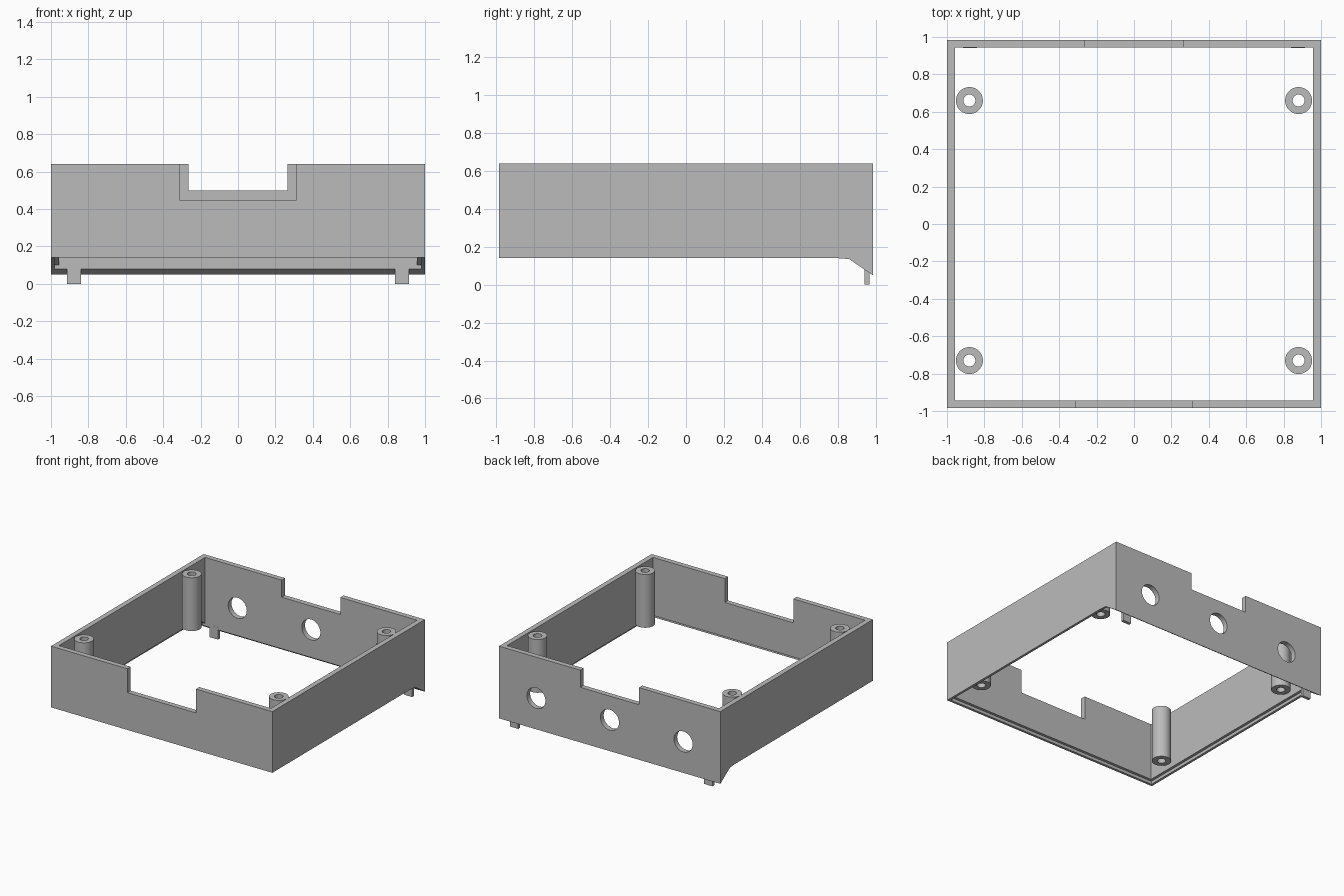
import bpy, bmesh
from math import radians
from mathutils import Matrix, Vector

if "Cube" in bpy.data.objects:
    bpy.data.objects.remove(bpy.data.objects["Cube"], do_unlink=True)

gray = bpy.data.materials.new("plain gray")
gray.use_nodes = True
gray.diffuse_color = (0.5, 0.5, 0.5, 1)
gray.node_tree.nodes["Principled BSDF"].inputs["Base Color"].default_value = (0.5, 0.5, 0.5, 1)

W, D, TOP, BOT, T = 1.0, 0.985, 0.64, 0.14, 0.042


def finish(name, bm):
    bmesh.ops.recalc_face_normals(bm, faces=bm.faces)
    mesh = bpy.data.meshes.new(name)
    bm.to_mesh(mesh)
    bm.free()
    mesh.materials.append(gray)
    ob = bpy.data.objects.new(name, mesh)
    bpy.context.collection.objects.link(ob)
    return ob


def side_profile(name, half_width, points):
    """Extrude a (y, z) outline across x."""
    bm = bmesh.new()
    face = bm.faces.new([bm.verts.new((-half_width, y, z)) for y, z in points])
    ext = bmesh.ops.extrude_face_region(bm, geom=[face])
    bmesh.ops.translate(bm, vec=(2 * half_width, 0, 0),
                        verts=[v for v in ext["geom"] if isinstance(v, bmesh.types.BMVert)])
    return finish(name, bm)


def box(name, low, high):
    low, high = Vector(low), Vector(high)
    bm = bmesh.new()
    bmesh.ops.create_cube(bm, size=1, matrix=Matrix.Translation((low + high) / 2)
                          @ Matrix.Diagonal((high - low).to_4d()))
    return finish(name, bm)


def cylinder(name, radius, length, centre, tilt=0):
    bm = bmesh.new()
    bmesh.ops.create_cone(bm, cap_ends=True, segments=48, radius1=radius, radius2=radius, depth=length,
                          matrix=Matrix.Translation(centre) @ Matrix.Rotation(radians(tilt), 4, "X"))
    return finish(name, bm)


def cut(target, cutter):
    cutter.hide_render = True
    mod = target.modifiers.new("cut", "BOOLEAN")
    mod.operation, mod.solver, mod.object = "DIFFERENCE", "EXACT", cutter
    activate(target)
    bpy.ops.object.modifier_apply(modifier=mod.name)
    bpy.data.objects.remove(cutter, do_unlink=True)


def activate(ob):
    bpy.ops.object.select_all(action="DESELECT")
    ob.select_set(True)
    bpy.context.view_layer.objects.active = ob


def smooth(ob):
    activate(ob)
    bpy.ops.object.shade_smooth_by_angle(angle=radians(30))


# Wall frame with a skirt sloping down at the back
frame = side_profile("wall_frame", W, [(-D, TOP), (-D, BOT), (0.8, BOT), (0.86, 0.135), (D, 0.05), (D, TOP)])
cut(frame, box("opening", (T - W, T - D, -1), (W - T, D - T, 1)))

# Shallow inner step along the lower edge
cut(frame, side_profile("step", W - 0.02, [(0.02 - D, -0.2), (0.02 - D, 0.165), (0.8, 0.165),
                                           (0.86, 0.16), (D - T, 0.1), (D - T, -0.2)]))

# Notches in the front and back walls
cut(frame, box("front_notch", (-0.31, -1.1, 0.445), (0.31, -0.8, 1)))
cut(frame, box("back_notch", (-0.265, 0.8, 0.5), (0.265, 1.1, 1)))

# Round ports through the back wall
for x in (-0.665, 0, 0.665):
    cut(frame, cylinder("port", 0.084, 0.3, (x, D, 0.305), 90))
smooth(frame)

# Hollow screw posts and hanging tabs
for side, s in (("left", 1), ("right", -1)):
    for end, y in (("front", -0.73), ("back", 0.66)):
        post = cylinder(f"{end}_{side}_post", 0.072, 0.435, (s * 0.88, y, 0.418))
        cut(post, cylinder("screw_hole", 0.032, 1, (s * 0.88, y, 0.418)))
        smooth(post)
    x1, x2 = sorted((s * 0.84, s * 0.915))
    box(f"{side}_tab", (x1, 0.942, 0), (x2, 0.967, 0.1))
